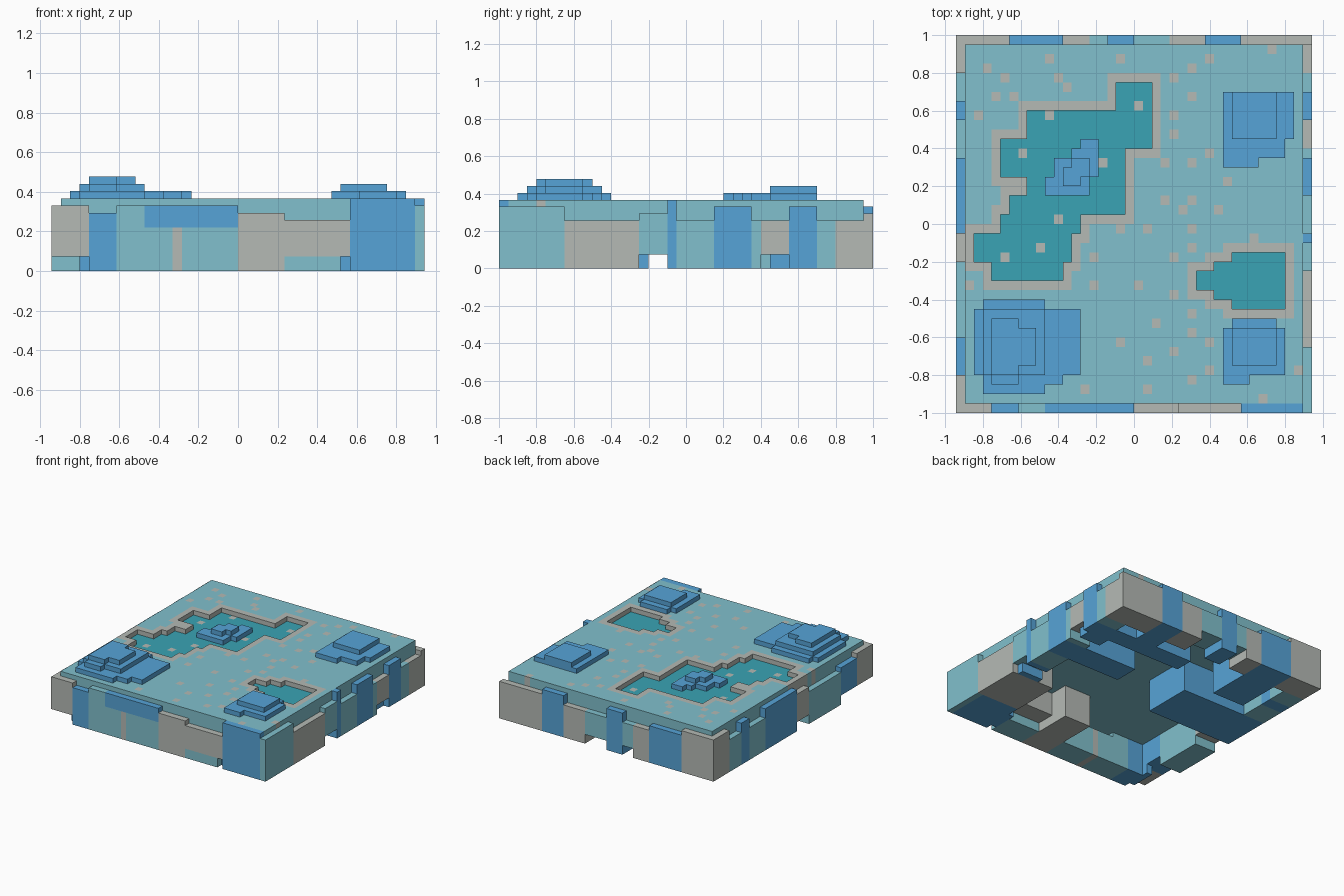
import bpy, bmesh
from mathutils import Matrix, Vector

if "Cube" in bpy.data.objects:
    bpy.data.objects.remove(bpy.data.objects["Cube"])

N = 40                                   # blocks along each side
UNIT = Vector((0.0471, 0.05, 0.0367))    # size of one block
DECK, UNDER, FLOOR = 10, 7, 9            # levels of deck top, underside, pool floor


def make_material(name, *rgb):
    mat = bpy.data.materials.new(name)
    mat.use_nodes = True
    mat.diffuse_color = (*rgb, 1)
    mat.node_tree.nodes["Principled BSDF"].inputs["Base Color"].default_value = (*rgb, 1)
    return mat


teal = make_material("pale_teal", 0.22, 0.53, 0.61)
grey = make_material("stone_grey", 0.46, 0.49, 0.46)
blue = make_material("mid_blue", 0.094, 0.37, 0.68)
deep = make_material("deep_teal", 0.042, 0.37, 0.46)


def place(i, j, k):
    """Block coordinates to model space."""
    return Vector(((i - N / 2) * UNIT.x, (j - N / 2) * UNIT.y, k * UNIT.z))


def finish(name, bm, *mats):
    mesh = bpy.data.meshes.new(name)
    bm.to_mesh(mesh)
    bm.free()
    for mat in mats:
        mesh.materials.append(mat)
    obj = bpy.data.objects.new(name, mesh)
    bpy.context.collection.objects.link(obj)


def box(name, mat, rect, low, high):
    """Box over a block rectangle (i0, j0, i1, j1) between two levels."""
    a, b = place(rect[0], rect[1], low), place(rect[2], rect[3], high)
    bm = bmesh.new()
    bmesh.ops.create_cube(bm, size=1, matrix=Matrix.Translation((a + b) / 2)
                          @ Matrix.Diagonal((*(b - a), 1)))
    finish(name, bm, mat)


def cells_of(*rects):
    return {(i, j) for a, b, c, d in rects for i in range(a, c) for j in range(b, d)}


def layer(name, cells, low, high, base, accent, accented):
    """Solid layer of cells; the accented cells have their top and walls in accent."""
    bm = bmesh.new()

    def face(points, slot):
        bm.faces.new([bm.verts.new(place(*p)) for p in points]).material_index = slot

    for i, j in cells:
        slot = int((i, j) in accented)
        ring = [(i, j), (i + 1, j), (i + 1, j + 1), (i, j + 1)]
        face([(*p, high) for p in ring], slot)
        face([(*p, low) for p in reversed(ring)], 0)
        for p, q in zip(ring, ring[1:] + ring[:1]):
            # the neighbour beyond the edge p-q
            beyond = (p[0] + q[0] - i - 1, p[1] + q[1] - j - 1)
            if beyond not in cells:
                face([(*p, low), (*q, low), (*q, high), (*p, high)], slot)
    bmesh.ops.remove_doubles(bm, verts=bm.verts, dist=0.0001)
    finish(name, bm, base, accent)


# Deck with two sunken pools, each framed by a grey rim, and scattered grey cells
large_pool = cells_of((18, 32, 22, 35), (8, 29, 22, 32), (5, 25, 19, 29), (18, 28, 22, 29),
                      (8, 23, 19, 25), (6, 21, 19, 23), (5, 19, 14, 21),
                      (2, 16, 13, 19), (4, 14, 12, 16))
small_pool = cells_of((31, 11, 37, 17), (29, 12, 31, 16), (27, 13, 29, 15))
pools = large_pool | small_pool
rim = {(i + a, j + b) for i, j in pools for a in (-1, 0, 1) for b in (-1, 0, 1)} - pools
deck = cells_of((1, 1, N - 1, N - 1)) - pools
speck_rows = {
    1: [13], 2: [31], 3: [36], 4: [33], 5: [35], 6: [33], 10: [37], 11: [35], 12: [34],
    14: [2], 15: [13, 16], 18: [7, 19, 37], 20: [13], 21: [2, 5, 19], 22: [9],
    23: [22, 26], 24: [6, 12, 16, 29, 31, 35], 25: [21],
    26: [3, 8, 10, 14, 17, 19, 22, 26, 33, 36], 28: [4, 7, 27, 37], 29: [21], 30: [24],
    33: [18], 34: [1], 35: [38], 38: [4]}
specks = {(i, j) for i, rows in speck_rows.items() for j in rows}
pool_specks = {(20, 32), (10, 31), (7, 27), (16, 26), (11, 20), (9, 17), (5, 16)}
layer("deck", deck, UNDER, DECK, teal, grey, rim | specks)
layer("pool_floor", pools - pool_specks, UNDER, FLOOR, teal, deep, pools)
layer("pool_stones", pool_specks, UNDER, FLOOR, teal, grey, pool_specks)


# Stepped mounds: tiers one block high, each made of rectangles
def mound(name, base, *tiers):
    for n, rects in enumerate(tiers):
        cells = cells_of(*rects)
        layer(f"{name}_tier_{n + 1}", cells, base + n, base + n + 1, blue, blue, cells)


mound("front_right_mound", DECK,
      [(2, 4, 14, 11), (3, 2, 10, 12), (10, 3, 12, 4)],
      [(3, 4, 10, 11), (4, 3, 7, 4)],
      [(4, 4, 7, 10), (7, 5, 9, 9)])
mound("front_left_mound", DECK,
      [(30, 4, 37, 9), (31, 9, 36, 10), (30, 3, 33, 4)],
      [(31, 5, 36, 9)])
mound("back_left_mound", DECK,
      [(30, 26, 34, 34), (34, 27, 37, 34), (37, 29, 38, 34)],
      [(31, 29, 36, 34)])
mound("pool_island", FLOOR,
      [(10, 23, 15, 25), (11, 25, 15, 27), (13, 25, 16, 28), (14, 28, 16, 29)],
      [(12, 24, 14, 26), (13, 25, 15, 27)])


def side_rect(side, start, end, near, far):
    """Rectangle along one side, from near to far blocks inwards."""
    if side in ("back", "left"):
        near, far = N - far, N - near
    return (start, near, end, far) if side in ("front", "back") else (near, start, far, end)


def wall(side, start, runs, raised=()):
    """Row of blocks (end, colour, top, depth), each starting where the last ended."""
    for n, (end, mat, top, *depth) in enumerate(runs):
        name = f"{side}_block_{n + 1}"
        low = 2 if start in raised else 0
        box(name, mat, side_rect(side, start, end, 0, 1), low, top)
        # the inner part stays below the deck and clear of the corners
        inner = side_rect(side, max(start, 1), min(end, N - 1), 1, *(depth or [4]))
        box(name + "_inner", mat, inner, low, min(top, UNDER))
        start = end


wall("front", 0, [
    (4, grey, 9), (7, blue, 8), (10, teal, 9), (13, teal, 6), (14, grey, 6),
    (20, teal, 6), (25, grey, 8, 10), (32, grey, 7, 7), (39, blue, DECK, 7), (40, teal, 9)],
    raised=(0, 25))
wall("back", 0, [
    (6, grey, 9), (12, blue, 8, 11), (15, grey, 7), (17, teal, 7), (20, blue, 9),
    (24, teal, 7), (28, grey, 7), (32, blue, 9, 9), (40, grey, 8)],
    raised=(15, 20))
wall("right", 1, [
    (4, grey, 9), (8, blue, 8), (16, teal, 7), (19, grey, 8), (27, blue, 9, 16),
    (31, teal, 7), (33, blue, 9), (36, teal, 7), (39, grey, 9)],
    raised=(1, 4, 16))
wall("left", 1, [
    (7, teal, 9, 2), (15, grey, 7, 8), (18, teal, 8), (19, blue, DECK), (23, teal, 7),
    (27, blue, 9, 14), (28, teal, 7), (31, grey, 7), (34, blue, 9, 19), (36, teal, 7),
    (39, grey, 7)],
    raised=(15, 28))

# Hanging panel above the front wall, low strip, and set-back feet under raised runs
box("front_panel", blue, side_rect("front", 10, 20, 0, 1), 6, 9)
box("front_low_strip", teal, side_rect("front", 25, 31, 0, 4), 0, 2)
for side, start, end in (("front", 3, 4), ("front", 31, 32),
                         ("left", 15, 16), ("left", 29, 31)):
    box(f"{side}_foot_{start}", blue, side_rect(side, start, end, 1, 5), 0, 2)
